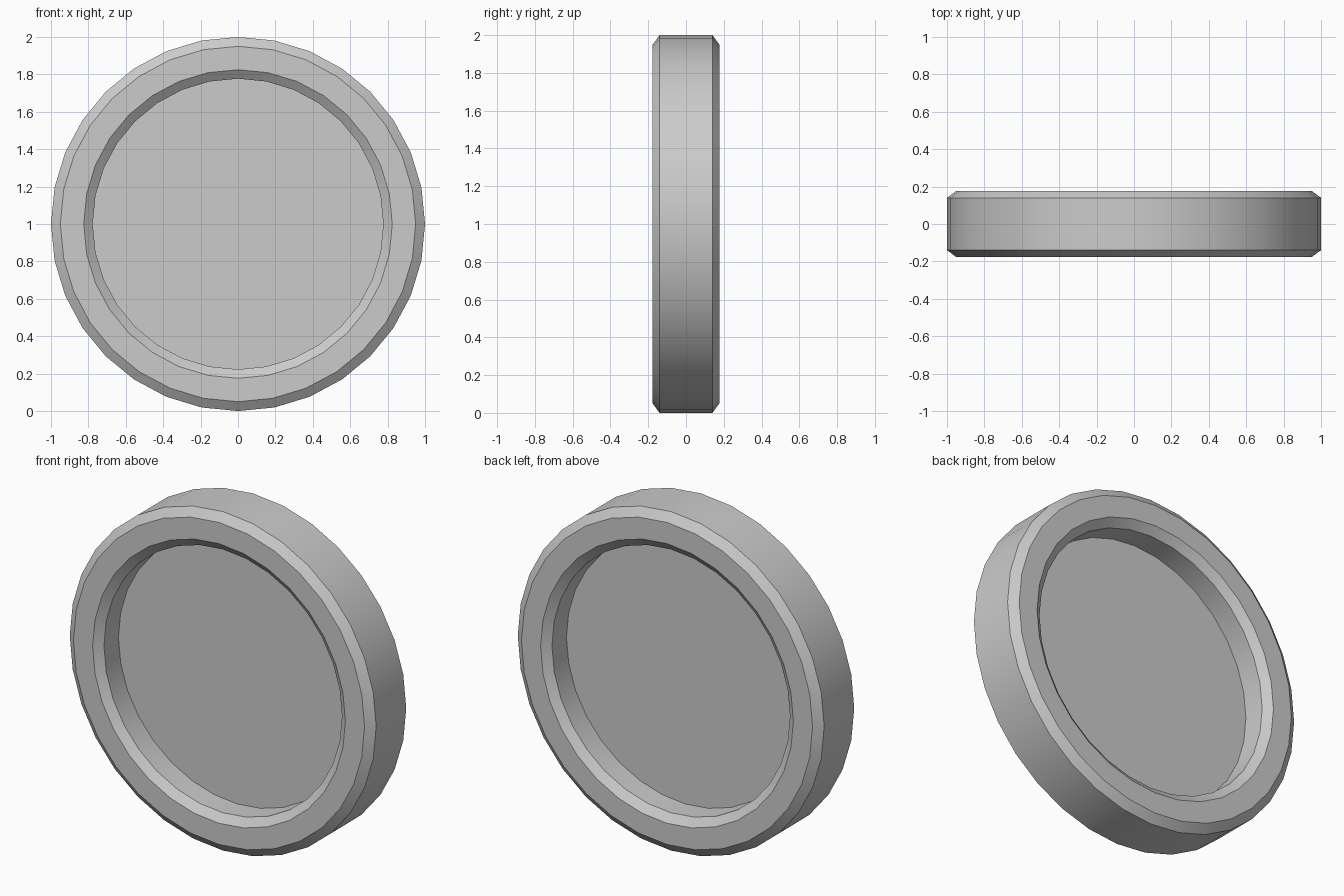
import bpy
import bmesh
import math
from mathutils import Matrix, Vector

cube = bpy.data.objects.get("Cube")
if cube:
    bpy.data.objects.remove(cube, do_unlink=True)

SEGMENTS = 32
CENTRE = Vector((0, 0, 1))

grey = bpy.data.materials.new("plain grey")
grey.use_nodes = True
colour = (0.6, 0.6, 0.6, 1)
grey.diffuse_color = colour
grey.node_tree.nodes["Principled BSDF"].inputs["Base Color"].default_value = colour

# Half of the cross-section as (radius, depth): web, inner wall, bevelled rim
half = [(0.777, 0.005), (0.777, 0.14), (0.825, 0.177), (0.95, 0.177), (1.0, 0.14)]
profile = [(r, -d) for r, d in half] + [(r, d) for r, d in reversed(half)]

# Sweep the section around the depth axis
bm = bmesh.new()
verts = [bm.verts.new(CENTRE + Vector((0, d, r))) for r, d in profile]
edges = [bm.edges.new(pair) for pair in zip(verts, verts[1:])]
bmesh.ops.spin(bm, geom=verts + edges, cent=CENTRE, axis=(0, 1, 0),
               angle=math.tau, steps=SEGMENTS, use_merge=True)
bmesh.ops.remove_doubles(bm, verts=bm.verts, dist=0.0005)

# Close the two open circles with the recessed disc
bmesh.ops.holes_fill(bm, edges=[e for e in bm.edges if e.is_boundary], sides=0)
bmesh.ops.recalc_face_normals(bm, faces=bm.faces)

mesh = bpy.data.meshes.new("recessed_wheel")
bm.to_mesh(mesh)
bm.free()
mesh.materials.append(grey)
wheel = bpy.data.objects.new("recessed_wheel", mesh)
bpy.context.collection.objects.link(wheel)

# Smooth round walls, crisp bevel edges
bpy.ops.object.select_all(action="DESELECT")
wheel.select_set(True)
bpy.context.view_layer.objects.active = wheel
bpy.ops.object.shade_smooth_by_angle(angle=math.radians(30))
